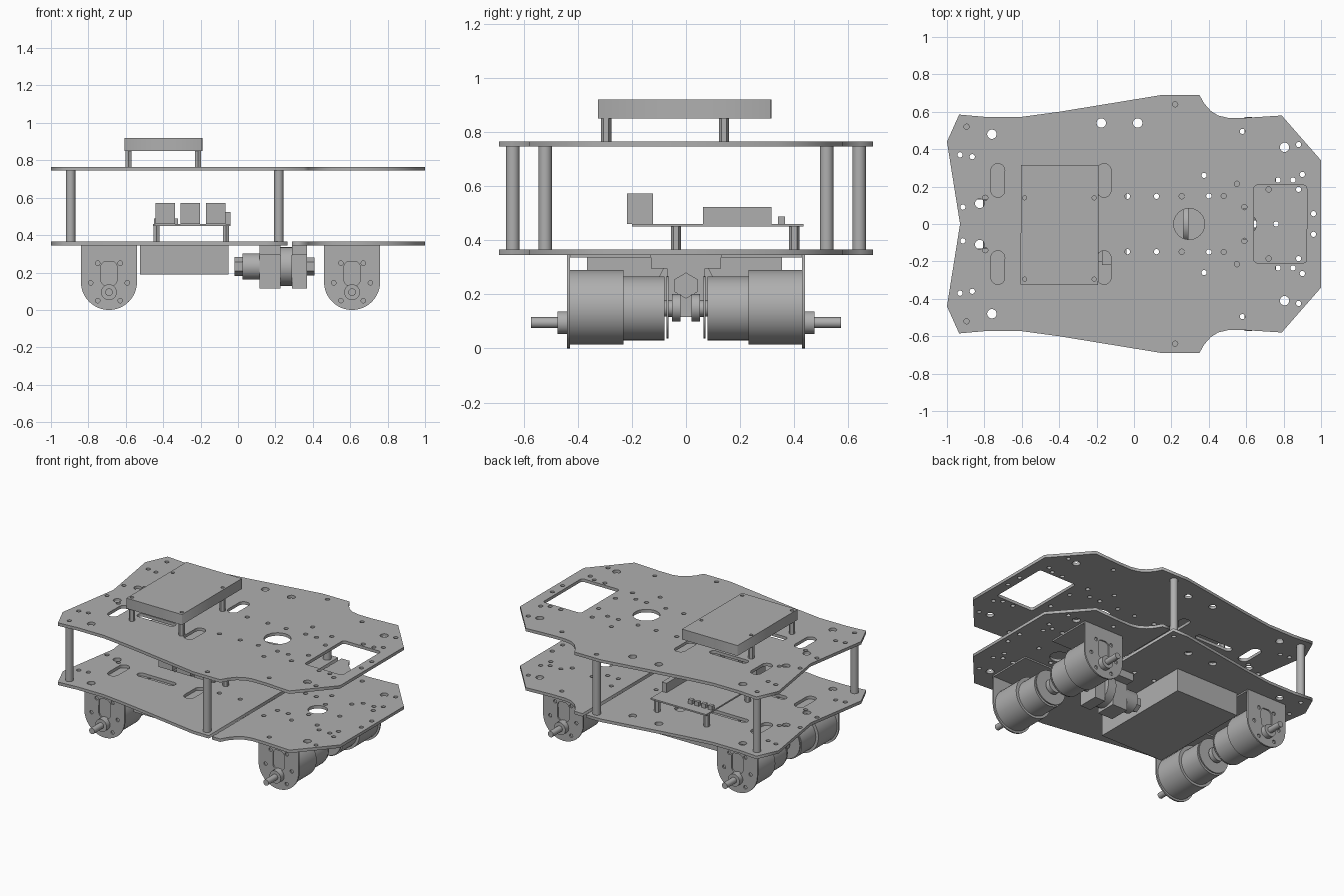
import bpy
from math import sin, cos, pi, radians
from mathutils import Vector

cube = bpy.data.objects.get("Cube")
if cube:
    bpy.data.objects.remove(cube, do_unlink=True)

GREY = (0.43, 0.43, 0.43, 1)
grey = bpy.data.materials.new("plain_grey")
grey.use_nodes = True
grey.diffuse_color = GREY
grey.node_tree.nodes["Principled BSDF"].inputs["Base Color"].default_value = GREY


def finish(obj, name, smooth=True):
    obj.name = name
    obj.data.materials.clear()
    obj.data.materials.append(grey)
    if smooth:
        bpy.ops.object.shade_smooth_by_angle(angle=radians(35))
    return obj


def box(name, x0, x1, y0, y1, z0, z1):
    bpy.ops.mesh.primitive_cube_add(size=1)
    obj = bpy.context.object
    lo, hi = Vector((x0, y0, z0)), Vector((x1, y1, z1))
    for v in obj.data.vertices:
        v.co = [l + (c + 0.5) * (h - l) for l, c, h in zip(lo, v.co, hi)]
    return finish(obj, name, False)


def rod(name, start, end, radius, sides=32):
    a, b = Vector(start), Vector(end)
    bpy.ops.mesh.primitive_cylinder_add(vertices=sides, radius=radius,
                                        depth=(b - a).length, location=(a + b) / 2)
    obj = bpy.context.object
    obj.rotation_euler = (b - a).to_track_quat('Z', 'Y').to_euler()
    return finish(obj, name, sides > 8)


def rounded(cx, cy, hx, hy, r, steps=6):
    """Rounded rectangle loop; a circle when both half sizes equal r."""
    pts = []
    for q, (sx, sy) in enumerate(((1, 1), (-1, 1), (-1, -1), (1, -1))):
        for i in range(steps):
            a = (q + i / steps) * pi / 2
            pts.append((cx + sx * (hx - r) + r * cos(a), cy + sy * (hy - r) + r * sin(a)))
    return pts


def circle(x, y, r):
    return rounded(x, y, r, r, r)


def sheet(name, loops, thick, location, upright=False):
    """Flat sheet with holes: first loop is the outline, the rest are cut out."""
    curve = bpy.data.curves.new(name, 'CURVE')
    curve.dimensions, curve.fill_mode, curve.extrude = '2D', 'BOTH', thick / 2
    for pts in loops:
        s = curve.splines.new('POLY')
        s.points.add(len(pts) - 1)
        for p, (x, y) in zip(s.points, pts):
            p.co = (x, y, 0, 1)
        s.use_cyclic_u = True
    obj = bpy.data.objects.new(name, curve)
    bpy.context.collection.objects.link(obj)
    obj.location = location
    if upright:
        obj.rotation_euler.x = pi / 2
    bpy.ops.object.select_all(action='DESELECT')
    bpy.context.view_layer.objects.active = obj
    obj.select_set(True)
    bpy.ops.object.convert(target='MESH')
    return finish(bpy.context.object, name, False)


# Deck outline (upper half, mirrored) and shared hole pattern
half = [(-0.93, 0), (-1, 0.44), (-0.935, 0.585), (-0.8, 0.573), (-0.6, 0.573), (-0.4, 0.6),
        (0.15, 0.69), (0.35, 0.69), (0.375, 0.645), (0.41, 0.605), (0.45, 0.58),
        (0.5, 0.568), (0.6, 0.568), (0.79, 0.58), (1, 0.34)]


def mirrored(pts):
    return pts + [(x, -y) for x, y in reversed(pts) if y]


small = [(-0.895, 0.52), (-0.93, 0.37), (-0.865, 0.36), (-0.915, 0.09), (-0.795, 0.14),
         (0.22, 0.64), (0.58, 0.495), (0.88, 0.425), (-0.035, 0.148), (0.12, 0.148),
         (0.255, 0.148), (0.4, 0.15), (0.48, 0.15), (0.375, 0.26), (0.55, 0.215),
         (0.59, 0.09), (0.96, 0.055), (0.77, 0.235), (0.85, 0.235), (0.9, 0.265)]
large = [(-0.76, 0.48), (0.805, 0.41), (-0.825, 0.11)]

holes = [circle(x, y * s, 0.014) for x, y in small for s in (1, -1)]
holes += [circle(x, y * s, 0.025) for x, y in large for s in (1, -1)]
holes += [circle(x, 0.54, 0.025) for x in (-0.175, 0.02)]
for s in (1, -1):
    holes += [rounded(x, s * 0.233, 0.037, 0.09, 0.037) for x in (-0.728, -0.16)]
    holes.append(rounded(-0.465, s * 0.205, 0.14, 0.025, 0.025))

# Upper deck with camera window and cable hole
sheet("upper_deck", [mirrored(half)] + holes
      + [rounded(0.782, 0, 0.142, 0.208, 0.02), circle(0.295, 0, 0.083)], 0.02, (0, 0, 0.755))

# Lower deck in two pieces with a gap
rear_edge, front_edge = 0.265, 0.29
rear = [p for p in half if p[0] < rear_edge] + [(rear_edge, 0.69)]
front = [(front_edge, 0.69)] + [p for p in half if p[0] > front_edge]
rear_holes = [h for h in holes if max(p[0] for p in h) < rear_edge - 0.01]
front_holes = [h for h in holes if min(p[0] for p in h) > front_edge + 0.01]
front_holes += [circle(x, y, 0.014) for x in (0.72, 0.88) for y in (-0.185, 0.185)]
front_holes += [circle(0.595, 0, 0.06), circle(0.76, 0, 0.014)]
sheet("lower_deck_rear", [mirrored(rear)] + rear_holes, 0.02, (0, 0, 0.355))
sheet("lower_deck_front", [mirrored(front)] + front_holes, 0.02, (0, 0, 0.355))

# Deck standoffs
for x, y in ((-0.895, 0.52), (0.218, 0.64)):
    for s in (1, -1):
        rod("deck_standoff", (x, y * s, 0.365), (x, y * s, 0.745), 0.025, 24)

# Raised module on the upper deck
posts = [(x, y) for x in (-0.585, -0.213) for y in (-0.295, 0.14)]
sheet("top_module", [rounded(-0.398, -0.005, 0.208, 0.32, 0.004, 2)]
      + [circle(x, y, 0.011) for x, y in posts], 0.07, (0, 0, 0.885))
for x, y in posts:
    rod("module_post", (x, y, 0.765), (x, y, 0.85), 0.019, 6)

# Circuit board with connectors
box("circuit_board", -0.455, -0.04, -0.2, 0.435, 0.45, 0.46)
for x in (-0.435, -0.065):
    for y in (-0.037, 0.4):
        rod("board_post", (x, y, 0.365), (x, y, 0.45), 0.019, 6)
for x in (-0.39, -0.255, -0.12):
    box("large_connector", x - 0.052, x + 0.052, -0.218, -0.122, 0.46, 0.573)
box("side_header", -0.075, -0.04, 0.063, 0.315, 0.46, 0.523)
for i in range(4):
    x = -0.45 + i * 0.05
    box("small_header", x, x + 0.03, 0.34, 0.365, 0.46, 0.488)

# Battery box under the deck
box("battery_box", -0.525, -0.05, -0.365, 0.355, 0.19, 0.345)

# Drive motors with brackets; each part is (name, inner y, outer y, height, radius)
motor_parts = [("gearbox", 0.23, 0.43, 0.152, 0.138), ("motor_can", 0.08, 0.23, 0.148, 0.118),
               ("motor_shaft_rear", 0.05, 0.08, 0.148, 0.03),
               ("encoder_disc", 0.064, 0.072, 0.152, 0.115),
               ("encoder_hub", 0.02, 0.052, 0.15, 0.05),
               ("shaft_boss", 0.43, 0.475, 0.095, 0.042), ("drive_shaft", 0.475, 0.573, 0.095, 0.02)]
R = 0.15
bracket = [(R * cos(a), R + R * sin(a)) for a in (pi + i * pi / 24 for i in range(25))]
bracket += [(R, 0.345), (-R, 0.345)]
cuts = [rounded(0, 0.195, 0.043, 0.065, 0.03)]
cuts += [circle(s * x, z, 0.012) for s in (1, -1)
         for x, z in ((0.06, 0.25), (0.098, 0.145), (0.06, 0.05))]
for x in (-0.69, 0.61):
    for s in (1, -1):
        for name, y0, y1, z, r in motor_parts:
            rod(name, (x, s * y0, z), (x, s * y1, z), r, 40)
        sheet("motor_bracket", [bracket] + cuts, 0.01, (x, s * 0.434, 0), True)
        ys = sorted((s * 0.13, s * 0.435))
        box("bracket_flange", x - R, x + R, *ys, 0.335, 0.345)

# Steering pivot hung under the centre
for x0, x1 in ((0.115, 0.228), (0.29, 0.368)):
    box("pivot_block", x0, x1, -0.07, 0.07, 0.115, 0.3)
    box("pivot_flange", x0, x1, -0.13, 0.13, 0.295, 0.345)
for x0, x1, r, sides in ((-0.02, 0.025, 0.05, 6), (0.025, 0.115, 0.07, 32),
                         (0.228, 0.29, 0.104, 32), (0.368, 0.41, 0.048, 6)):
    rod("pivot_shaft", (x0, 0, 0.232), (x1, 0, 0.232), r, sides)
